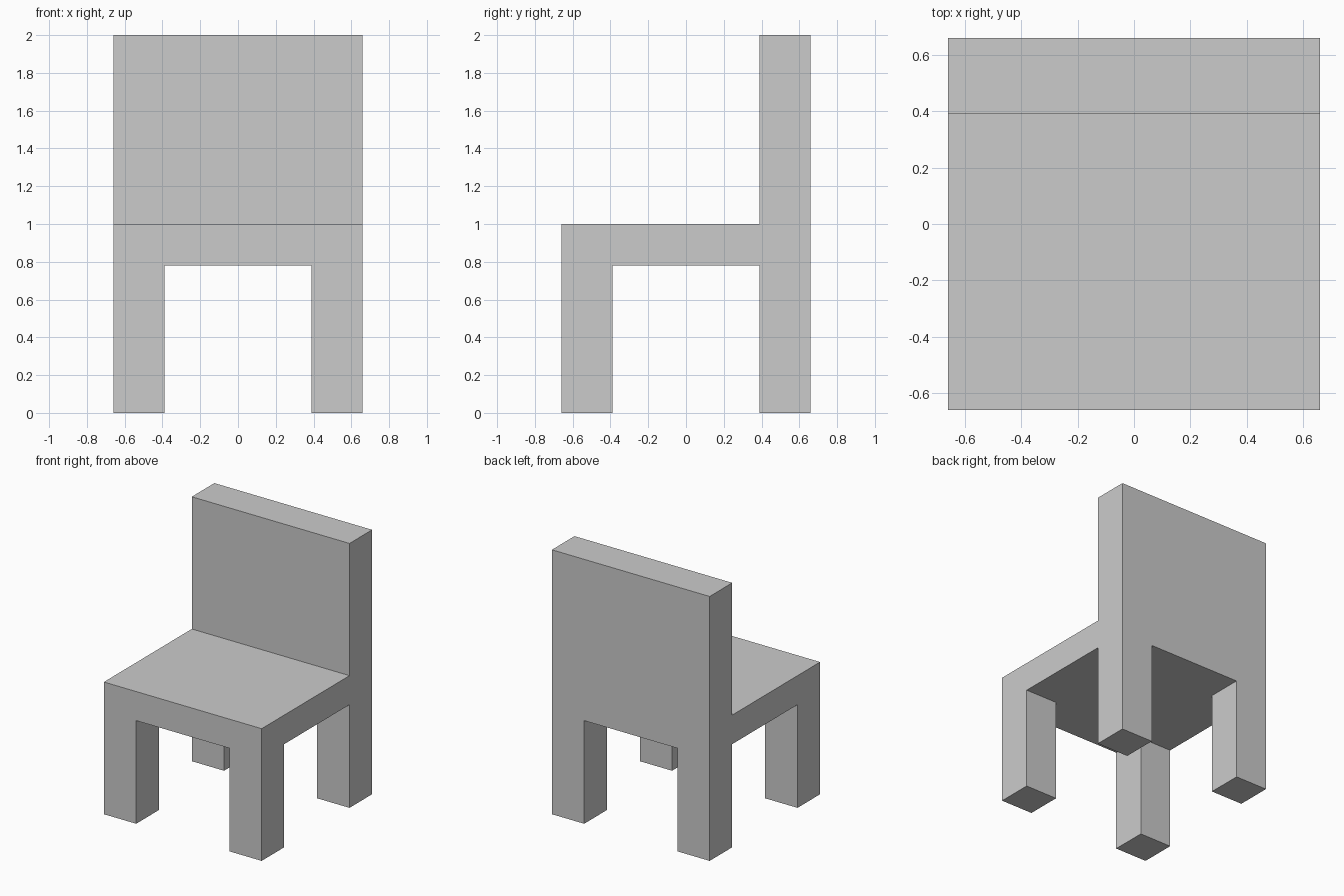
import bpy
import bmesh
from mathutils import Matrix, Vector

if "Cube" in bpy.data.objects:
    bpy.data.objects.remove(bpy.data.objects["Cube"])

HALF = 0.66        # half width and depth of the chair
INNER = 0.39       # inner edge of the legs and front of the backrest
SEAT_BOTTOM, SEAT_TOP, BACK_TOP = 0.78, 1.0, 2.0


def extrude(bm, faces, dz):
    """Pull faces straight up or down, leaving no faces inside the solid."""
    ext = bmesh.ops.extrude_face_region(bm, geom=faces)
    verts = [g for g in ext["geom"] if isinstance(g, bmesh.types.BMVert)]
    bmesh.ops.translate(bm, verts=verts, vec=(0, 0, dz))
    leftover = [f for f in faces if f.is_valid]
    if leftover:
        bmesh.ops.delete(bm, geom=leftover, context='FACES_ONLY')


bm = bmesh.new()

# Seat slab
size = Matrix.Diagonal((2 * HALF, 2 * HALF, SEAT_TOP - SEAT_BOTTOM, 1))
place = Matrix.Translation((0, 0, (SEAT_TOP + SEAT_BOTTOM) / 2))
bmesh.ops.create_cube(bm, size=1, matrix=place @ size)

# Loop cuts that outline the legs and backrest
for axis in (Vector((1, 0, 0)), Vector((0, 1, 0))):
    for side in (-1, 1):
        geom = bm.verts[:] + bm.edges[:] + bm.faces[:]
        bmesh.ops.bisect_plane(bm, geom=geom, plane_co=axis * side * INNER, plane_no=axis)
bm.normal_update()

# Four legs from the underside corners
legs = []
for f in bm.faces:
    c = f.calc_center_median()
    if f.normal.z < -0.9 and abs(c.x) > INNER and abs(c.y) > INNER:
        legs.append(f)
extrude(bm, legs, -SEAT_BOTTOM)
bm.normal_update()

# Backrest from the rear strip of the seat top
back = [f for f in bm.faces
        if f.normal.z > 0.9 and f.calc_center_median().y > INNER]
extrude(bm, back, BACK_TOP - SEAT_TOP)

bmesh.ops.recalc_face_normals(bm, faces=bm.faces[:])
mesh = bpy.data.meshes.new("chair")
bm.to_mesh(mesh)
bm.free()
bpy.context.collection.objects.link(bpy.data.objects.new("chair", mesh))
